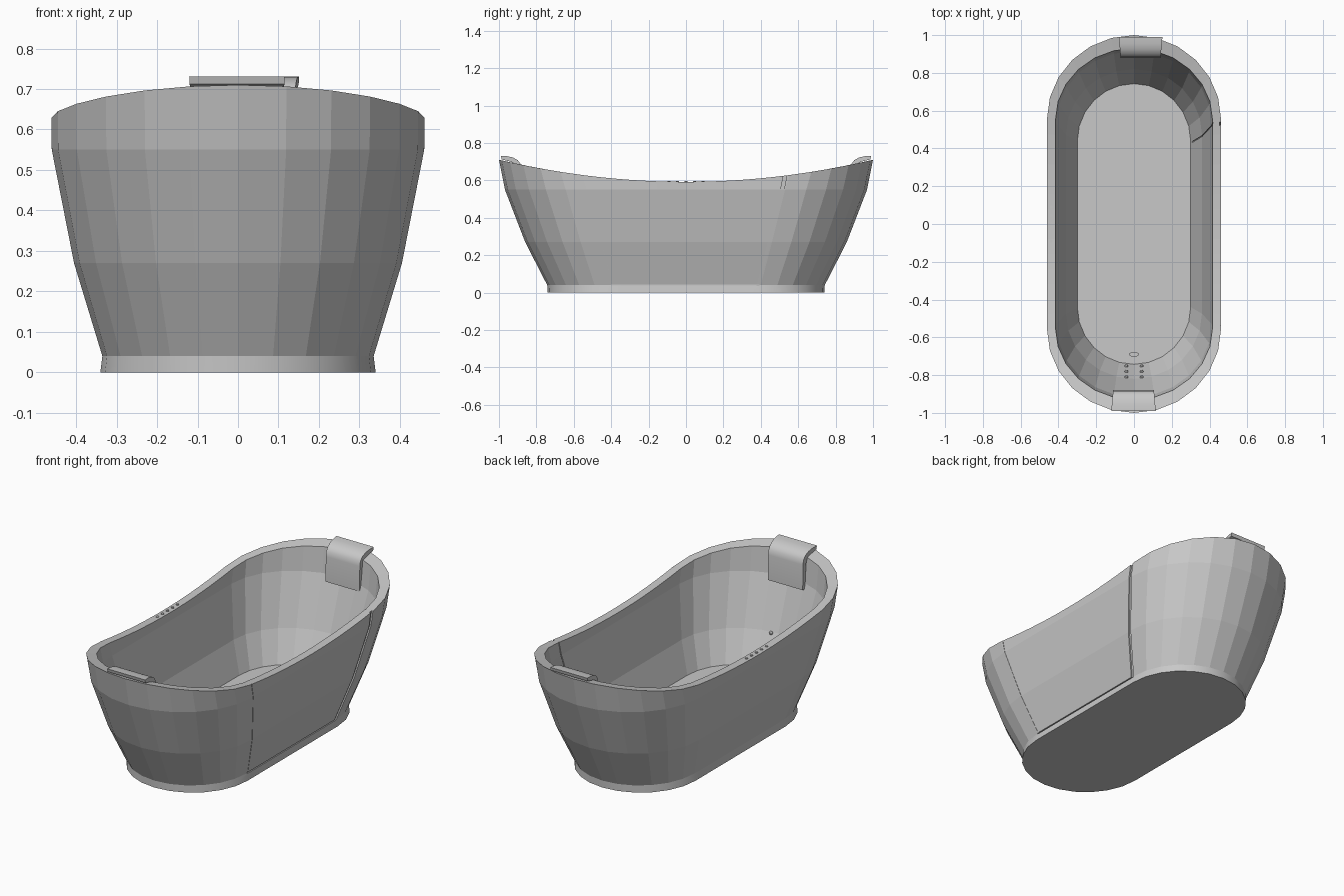
import bpy, bmesh, math
from mathutils import Matrix

if "Cube" in bpy.data.objects:
    bpy.data.objects.remove(bpy.data.objects["Cube"])

ceramic = bpy.data.materials.new("grey ceramic")
ceramic.diffuse_color = (0.58, 0.58, 0.58, 1)
ceramic.use_nodes = True
ceramic.node_tree.nodes["Principled BSDF"].inputs["Base Color"].default_value = ceramic.diffuse_color


def finish(name, bm):
    bmesh.ops.recalc_face_normals(bm, faces=bm.faces)
    me = bpy.data.meshes.new(name)
    bm.to_mesh(me)
    bm.free()
    me.materials.append(ceramic)
    ob = bpy.data.objects.new(name, me)
    bpy.context.collection.objects.link(ob)
    return ob


def loft(bm, loops):
    """Skin a list of equal closed loops and cap both ends."""
    rows = [[bm.verts.new(p) for p in lp] for lp in loops]
    n = len(rows[0])
    for a, b in zip(rows, rows[1:]):
        for i in range(n):
            j = (i + 1) % n
            bm.faces.new((a[i], a[j], b[j], b[i]))
    bm.faces.new(rows[0])
    bm.faces.new(rows[-1])


def rim_z(y):
    return 0.592 + 0.118 * y * y


def ring(w, length, ys, z):
    """Long oval: straight sides with half-ellipse ends; z None follows the rim."""
    pts = []
    for s in (1, -1):
        for k in range(14):                      # straight side
            pts.append((s * w, s * ys * (k / 7 - 1)))
        for k in range(12):                      # rounded end
            a = math.pi * k / 12
            pts.append((s * w * math.cos(a), s * (ys + (length - ys) * math.sin(a))))
    return [(x, y, rim_z(y) if z is None else z) for x, y in pts]


# Tub shell: half width, half length, straight half length, height
outer = [(.34, .74, .40, 0), (.335, .742, .40, .04), (.405, .86, .46, .27),
         (.46, .968, .53, .55), (.461, 1.0, .555, None)]
inner = [(.416, .93, .55, None), (.411, .915, .53, .55),
         (.36, .82, .475, .27), (.30, .743, .44, .10)]
bm = bmesh.new()
loft(bm, [ring(*r) for r in outer + inner])
tub = finish("tub_shell", bm)


# Door seams cut into the right side
def seam(rows, sign, width, depth, sink):
    bm = bmesh.new()
    loops = []
    for x, ys, z in rows:
        a, b = sign * (ys - .006), sign * (ys - .006 - width)
        loops.append([(x - depth, a, z), (x + sink, a, z), (x + sink, b, z), (x - depth, b, z)])
    loft(bm, loops)
    return finish("seam_cutter", bm)


def box_cutter(x0, x1, y0, y1, z0, z1):
    bm = bmesh.new()
    loft(bm, [[(x0, y0, z), (x1, y0, z), (x1, y1, z), (x0, y1, z)] for z in (z0, z1)])
    return finish("seam_cutter", bm)


out_line = [(.335, .40, .038), (.405, .46, .27), (.46, .53, .55), (.461, .556, .68)]
in_line = [(.416, .556, .68), (.411, .53, .55), (.36, .475, .27), (.306, .443, .12)]
cutters = [seam(out_line, 1, .018, .008, .03),
           seam(out_line, -1, .003, .002, .03),
           seam(in_line, 1, .006, .03, .005),
           box_cutter(.328, .39, -.40, .393, .037, .043)]
for c in cutters:
    m = tub.modifiers.new("seam", 'BOOLEAN')
    m.operation, m.solver, m.object = 'DIFFERENCE', 'EXACT', c
    bpy.context.view_layer.objects.active = tub
    bpy.ops.object.modifier_apply(modifier=m.name)
    bpy.data.objects.remove(c)

# Soft shading on the base skirt only
for p in tub.data.polygons:
    p.use_smooth = p.center.z < .03 and abs(p.normal.z) < .5


# Headrests: bent pad draped over the rim and down the inner wall
def headrest(name, sign, x0, x1):
    top = [(.985, .712), (.99, .731), (.955, .729), (.925, .722), (.90, .708),
           (.885, .688), (.88, .66), (.878, .52)]
    under = [(.895, .515), (.905, .66), (.915, .69), (.94, .70)]
    prof = top + under
    bm = bmesh.new()
    loops = []
    for x, s in ((x0, 1), (x1, -1)):
        loops.append([(x + s * .09 * (.985 - y), sign * y, z) for y, z in prof])
    loft(bm, loops)
    ob = finish(name, bm)
    bpy.ops.object.select_all(action='DESELECT')
    ob.select_set(True)
    bpy.context.view_layer.objects.active = ob
    bpy.ops.object.shade_smooth_by_angle(angle=math.radians(35))


headrest("back_headrest", 1, -.08, .15)
headrest("front_headrest", -1, -.12, .115)


# Water jets on the front inner wall
def wall_y(z):
    return -(.743 + (z - .10) * .077 / .17)


bm = bmesh.new()
for x in (-.04, .04):
    for z in (.135, .20, .265):
        bmesh.ops.create_icosphere(bm, subdivisions=2, radius=.01,
                                   matrix=Matrix.Translation((x, wall_y(z) + .006, z)))
finish("water_jets", bm)

# Drain cap on the floor
bm = bmesh.new()
bmesh.ops.create_cone(bm, cap_ends=True, segments=16, radius1=.025, radius2=.025, depth=.012,
                      matrix=Matrix.Translation((0, -.69, .106)) @ Matrix.Diagonal((1, .55, 1, 1)))
finish("drain_cap", bm)

# Small buttons on the left rim
bm = bmesh.new()
for i in range(5):
    bmesh.ops.create_cone(bm, cap_ends=True, segments=10, radius1=.008, radius2=.008, depth=.006,
                          matrix=Matrix.Translation((-.438, (i - 2) * .045, .594)))
finish("rim_buttons", bm)
